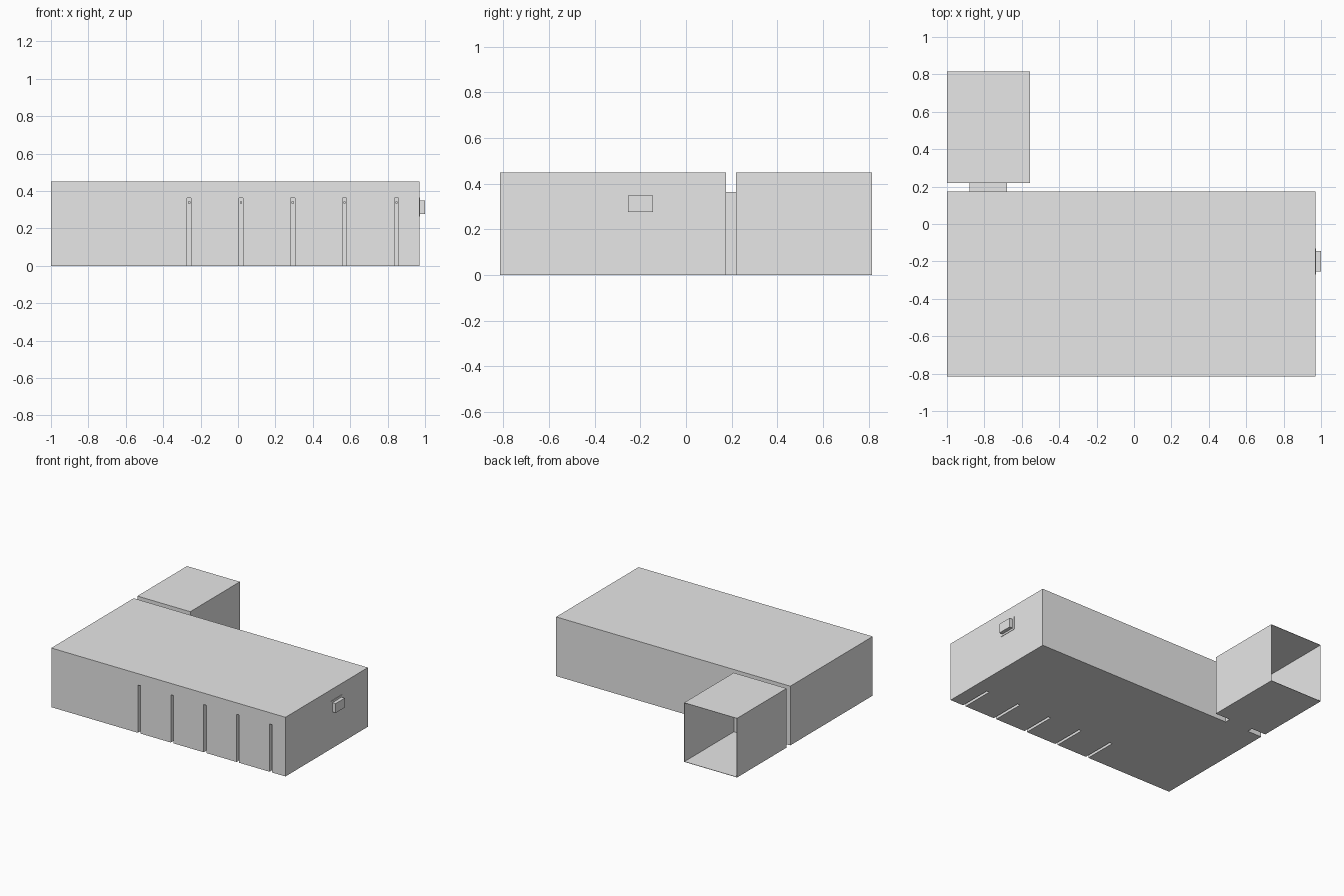
import bpy
import bmesh
from mathutils import Vector

default = bpy.data.objects.get("Cube")
if default:
    bpy.data.objects.remove(default, do_unlink=True)

# Single plain grey for the whole model
grey = bpy.data.materials.new("plain_grey")
grey.use_nodes = True
colour = (0.8, 0.8, 0.8, 1)
grey.diffuse_color = colour
grey.node_tree.nodes["Principled BSDF"].inputs["Base Color"].default_value = colour


def box(name, low, high, open_sides=(), wall=0):
    """Box between two corners; open_sides lists outward directions to remove."""
    low, high = Vector(low), Vector(high)
    bm = bmesh.new()
    bmesh.ops.create_cube(bm, size=1)
    for v in bm.verts:
        v.co = (low + high) / 2 + v.co * (high - low)
    bmesh.ops.recalc_face_normals(bm, faces=bm.faces)
    gone = [f for f in bm.faces
            if any(f.normal.dot(Vector(d)) > 0.9 for d in open_sides)]
    if gone:
        bmesh.ops.delete(bm, geom=gone, context='FACES')
    mesh = bpy.data.meshes.new(name)
    bm.to_mesh(mesh)
    bm.free()
    mesh.materials.append(grey)
    obj = bpy.data.objects.new(name, mesh)
    bpy.context.collection.objects.link(obj)
    if wall:
        shell = obj.modifiers.new("wall_thickness", 'SOLIDIFY')
        shell.thickness = wall
        shell.offset = -1
    return obj


def cut(target, cutter):
    cutter.hide_render = True
    cutter.hide_viewport = True
    cutter.display_type = 'WIRE'
    mod = target.modifiers.new(cutter.name, 'BOOLEAN')
    mod.operation = 'DIFFERENCE'
    mod.solver = 'EXACT'
    mod.object = cutter


BACK, FRONT = (0, 1, 0), (0, -1, 0)
HEIGHT = 0.45
DOOR_HEIGHT = 0.363
MAIN_FRONT, MAIN_BACK = -0.815, 0.175
SLOT_BACK = -0.56

# Main hall
hall = box("main_hall", (-1, MAIN_FRONT, 0), (0.97, MAIN_BACK, HEIGHT))

# Deep narrow slots along the front, open at the floor
for i in range(5):
    x = -0.261 + i * 0.277
    slot = box(f"slot_cutter_{i + 1}", (x - 0.011, MAIN_FRONT - 0.1, -0.1),
               (x + 0.011, SLOT_BACK, DOOR_HEIGHT))
    cut(hall, slot)
    box(f"slot_catch_{i + 1}", (x - 0.006, SLOT_BACK - 0.01, 0.332),
        (x + 0.006, SLOT_BACK, 0.344))

# Side unit on a thin mounting plate
box("side_unit_plate", (0.969, -0.27, 0.263), (0.973, -0.13, 0.364))
box("side_unit", (0.97, -0.255, 0.277), (1, -0.145, 0.348))

# Annex shell, open at the back, with a doorway to the hall
annex = box("annex", (-1, 0.219, 0), (-0.555, 0.815, HEIGHT), [BACK], 0.004)
doorway = box("doorway_cutter", (-0.876, 0.2, 0.004), (-0.684, 0.24, DOOR_HEIGHT - 0.004))
cut(annex, doorway)

# Short passage linking hall and annex
box("passage", (-0.88, MAIN_BACK, 0), (-0.68, 0.219, DOOR_HEIGHT), [FRONT, BACK], 0.004)
